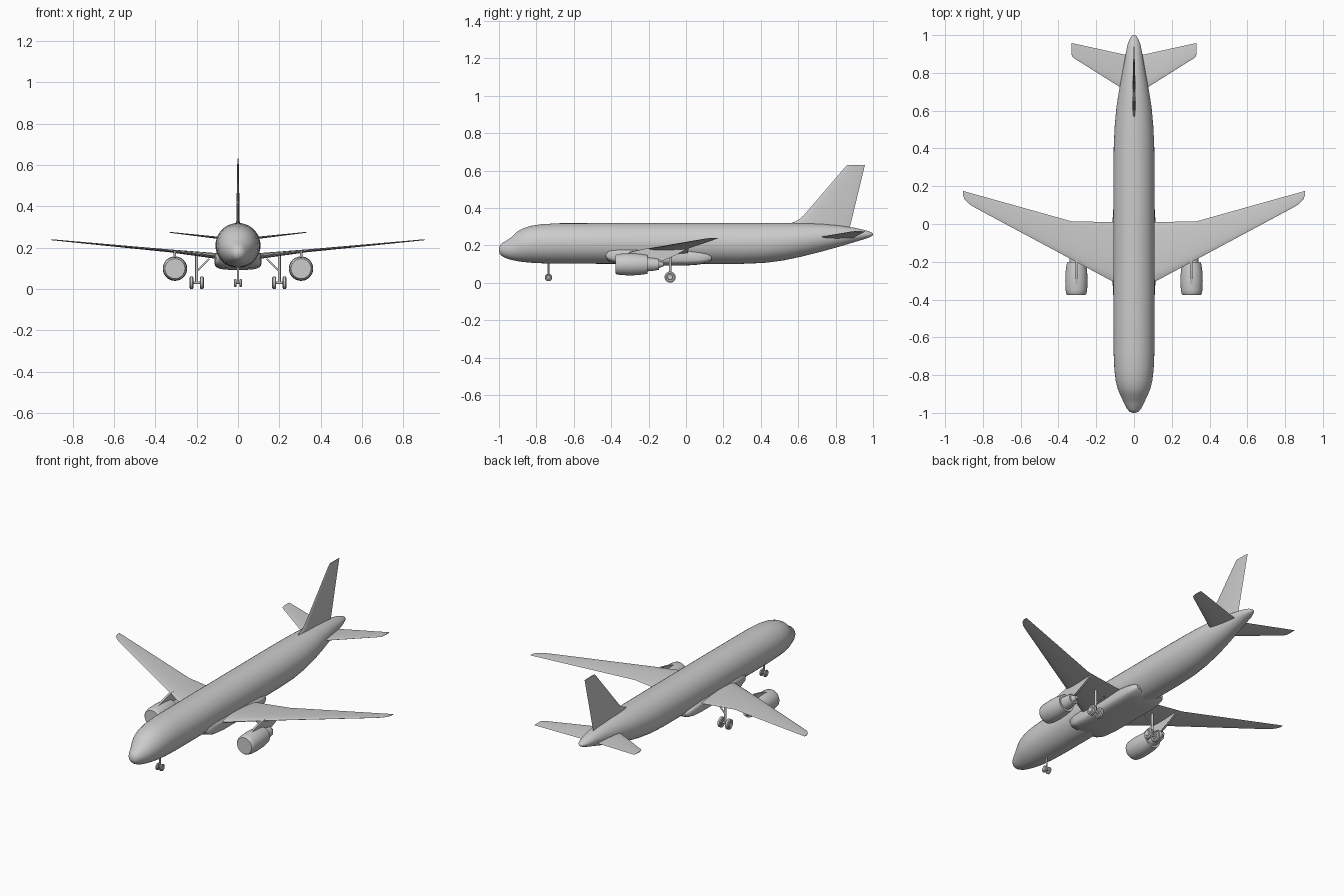
import bpy, bmesh
from math import sin, cos, pi, radians
from mathutils import Vector

if "Cube" in bpy.data.objects:
    bpy.data.objects.remove(bpy.data.objects["Cube"])


def loft(name, rings, mirror=False, angle=35):
    """Skin a list of equal-sized point rings, cap both ends."""
    bm = bmesh.new()
    loops = [[bm.verts.new(p) for p in ring] for ring in rings]
    n = len(loops[0])
    for a, b in zip(loops, loops[1:]):
        for i in range(n):
            j = (i + 1) % n
            bm.faces.new((a[i], a[j], b[j], b[i]))
    bm.faces.new(loops[0])
    bm.faces.new(loops[-1])
    bmesh.ops.recalc_face_normals(bm, faces=bm.faces)
    mesh = bpy.data.meshes.new(name)
    bm.to_mesh(mesh)
    bm.free()
    ob = bpy.data.objects.new(name, mesh)
    bpy.context.collection.objects.link(ob)
    bpy.ops.object.select_all(action='DESELECT')
    ob.select_set(True)
    bpy.context.view_layer.objects.active = ob
    bpy.ops.object.shade_smooth_by_angle(angle=radians(angle))
    if mirror:
        ob.modifiers.new("mirror", 'MIRROR').use_mirror_merge = False
    return ob


def oval(x, y, z, rx, rz, n=40, e=1.0):
    """Ring in the xz plane; e < 1 makes it boxier."""
    sp = lambda v: (abs(v) ** e) * (1 if v >= 0 else -1)
    return [(x + rx * sp(cos(2 * pi * i / n)), y, z + rz * sp(sin(2 * pi * i / n)))
            for i in range(n)]


def foil(lead, trail, thick, half=8):
    """Airfoil offsets: (position along y, thickness offset)."""
    pts = []
    for i in range(2 * half):
        a = pi * i / half
        u = (1 - cos(a)) / 2
        t = 2.0 * thick * (0.7 * u ** 0.5 * (1 - u) + 0.02)
        pts.append((lead + (trail - lead) * u, t if i < half else -t))
    return pts


def tube(name, p, q, r, mirror=False, n=16):
    p, q = Vector(p), Vector(q)
    d = (q - p).normalized()
    u = d.orthogonal().normalized()
    v = d.cross(u)
    ring = [u * (r * cos(2 * pi * i / n)) + v * (r * sin(2 * pi * i / n)) for i in range(n)]
    return loft(name, [[p + o for o in ring], [q + o for o in ring]], mirror)


def wheel(name, x, y, z, r, w, mirror=True, n=28):
    prof = [(-.5, .45), (-.38, .55), (-.5, .78), (-.3, 1), (.3, 1), (.5, .78), (.38, .55), (.5, .45)]
    loft(name, [[(x + s * w, y + r * k * cos(2 * pi * i / n), z + r * k * sin(2 * pi * i / n))
                 for i in range(n)] for s, k in prof], mirror)


# Fuselage: station y, bottom z, top z, half width
stations = [
    (-1, .168, .182, .007), (-.995, .152, .2, .022), (-.98, .14, .214, .036),
    (-.955, .128, .229, .05), (-.93, .121, .246, .061), (-.9, .115, .275, .075),
    (-.87, .111, .291, .087), (-.83, .107, .304, .097), (-.77, .104, .313, .104),
    (-.68, .102, .318, .108), (-.3, .101, .319, .109), (.3, .101, .319, .109),
    (.42, .106, .319, .107), (.52, .119, .319, .102), (.62, .14, .318, .093),
    (.72, .165, .315, .077), (.82, .193, .306, .058), (.9, .217, .294, .044),
    (.95, .232, .283, .034), (.98, .242, .274, .023), (.995, .25, .267, .012), (1, .256, .261, .004)]
loft("fuselage", [oval(0, y, (b + t) / 2, w, (t - b) / 2) for y, b, t, w in stations], angle=50)

# Belly fairing: station y, bottom z, top z, half width
belly = [(-.43, .135, .165, .09), (-.415, .115, .183, .103), (-.37, .1, .188, .111),
         (-.28, .092, .188, .114), (0, .092, .18, .114), (.07, .097, .17, .111),
         (.115, .107, .16, .103), (.135, .12, .145, .09)]
loft("belly_fairing", [oval(0, y, (b + t) / 2, w, (t - b) / 2, e=.55) for y, b, t, w in belly])

# Wings: x, leading y, trailing y, z, half thickness
wing = [(.03, -.35, .01, .152, .027), (.11, -.306, .01, .16, .024), (.33, -.188, .014, .184, .012),
        (.83, .08, .154, .231, .005), (.87, .103, .165, .235, .0045),
        (.895, .128, .172, .237, .004), (.905, .15, .175, .238, .003)]
loft("wings", [[(x, y, z + t) for y, t in foil(a, b, th)] for x, a, b, z, th in wing], True)

# Horizontal stabilizers
stab = [(.01, .685, .89, .237, .011), (.075, .725, .902, .245, .010), (.315, .876, .955, .272, .004),
        (.328, .888, .957, .2735, .0035), (.331, .902, .958, .274, .003)]
loft("tailplanes", [[(x, y, z + t) for y, t in foil(a, b, th)] for x, a, b, z, th in stab], True)

# Vertical fin with curved root fillet: z, leading y, trailing y, half thickness
fin = [(.28, .55, .872, .015), (.32, .565, .882, .015), (.328, .585, .884, .0145),
       (.342, .61, .887, .014), (.362, .631, .892, .0135), (.615, .848, .953, .006), (.63, .862, .957, .005)]
loft("fin", [[(t, y, z) for y, t in foil(a, b, th)] for z, a, b, th in fin])

# Engines: nacelle and core, y and radius
EX, EZ = .305, .098
cowl = [(-.376, .048), (-.37, .053), (-.35, .057), (-.3, .059), (-.25, .057), (-.205, .05), (-.207, .036)]
core = [(-.22, .038), (-.18, .035), (-.145, .029), (-.145, .02), (-.12, .01)]
loft("engine_cowls", [oval(EX, y, EZ, r, r) for y, r in cowl], True)
loft("engine_cores", [oval(EX, y, EZ, r, r) for y, r in core], True)

# Pylons: side outline (y, z)
side = [(-.335, .15), (-.28, .168), (-.2, .186), (-.12, .188), (.0, .178), (-.05, .15), (-.13, .115), (-.25, .12)]
loft("engine_pylons", [[(EX + s, y, z) for y, z in side] for s in (-.006, .006)], True)

# Main landing gear
GX, GY = .2, -.085
tube("main_gear_struts", (GX, GY, .03), (GX, GY, .172), .007, True)
tube("main_gear_axles", (GX - .026, GY, .03), (GX + .026, GY, .03), .006, True)
tube("main_gear_braces", (GX, GY, .085), (.14, GY, .145), .004, True)
for label, s in (("inner", -1), ("outer", 1)):
    wheel("main_wheels_" + label, GX + s * .025, GY, .03, .03, .02)

# Nose landing gear
tube("nose_gear_strut", (0, -.735, .028), (0, -.735, .12), .005)
tube("nose_gear_axle", (-.014, -.735, .028), (.014, -.735, .028), .004)
wheel("nose_wheels", .013, -.735, .028, .02, .012)
